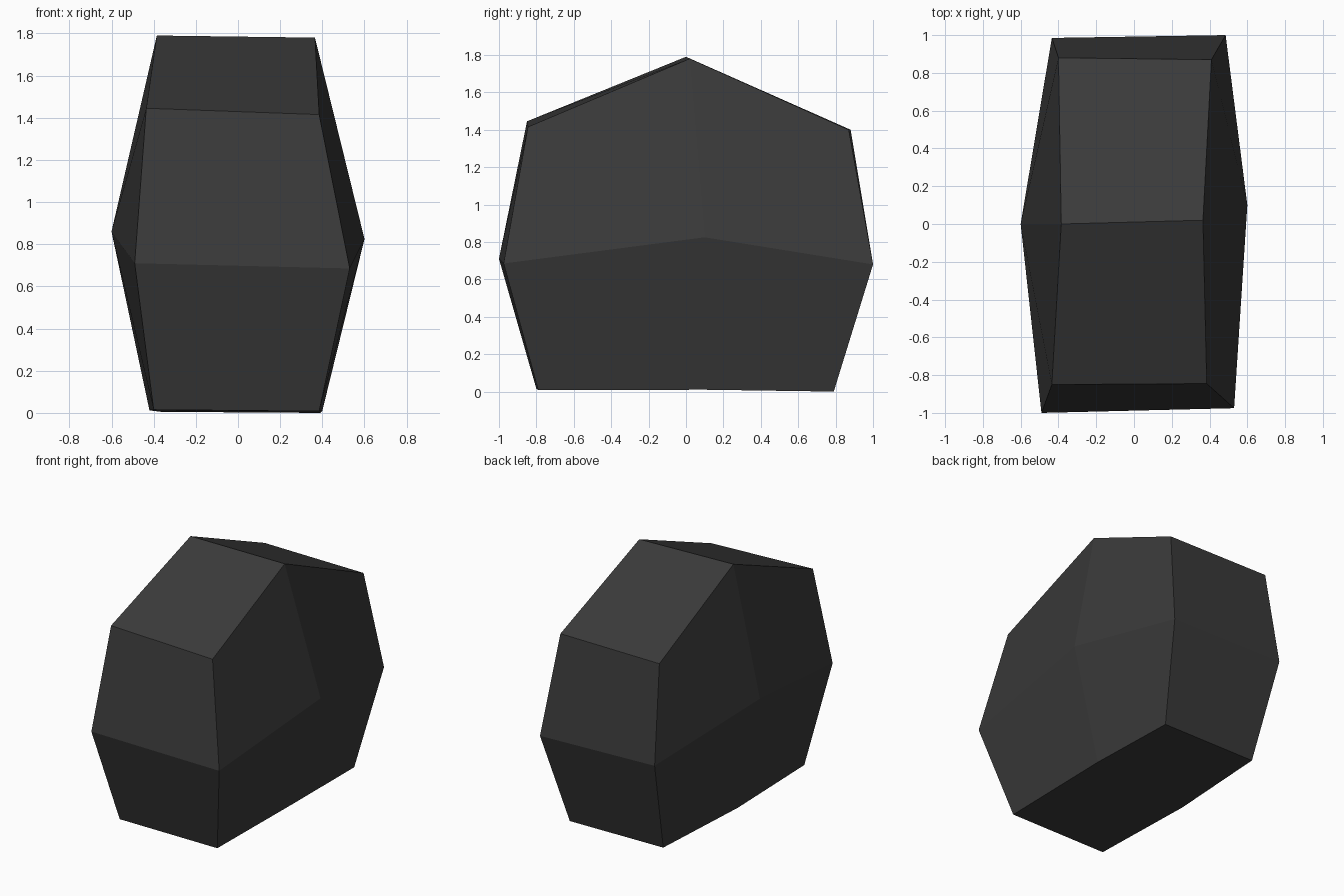
import bpy, bmesh

if "Cube" in bpy.data.objects:
    bpy.data.objects.remove(bpy.data.objects["Cube"])

# Slightly irregular eight-sided outlines of the rock's two sides, front foot first
left_rim = [(-0.40, -0.80, 0.015), (-0.49, -1.00, 0.71), (-0.435, -0.85, 1.445), (-0.385, 0.00, 1.79),
            (-0.40, 0.88, 1.40), (-0.435, 0.985, 0.70), (-0.365, 0.785, 0.005), (-0.42, 0.00, 0.012)]
right_rim = [(0.385, -0.79, 0.008), (0.53, -0.975, 0.685), (0.385, -0.845, 1.415), (0.365, 0.02, 1.78),
             (0.41, 0.87, 1.40), (0.485, 1.00, 0.68), (0.39, 0.79, 0.0), (0.40, 0.10, 0.01)]

bm = bmesh.new()
left = [bm.verts.new(p) for p in left_rim]
right = [bm.verts.new(p) for p in right_rim]
n = len(left)

# Band of faces running around the front, top, back and bottom
for i in range(n):
    j = (i + 1) % n
    bm.faces.new((left[i], left[j], right[j], right[i]))

# Bulging sides: four quads meeting at one centre point
for rim, centre in ((left, (-0.60, 0.0, 0.86)), (right, (0.60, 0.10, 0.825))):
    hub = bm.verts.new(centre)
    for i in range(1, n, 2):
        bm.faces.new((hub, rim[i], rim[(i + 1) % n], rim[(i + 2) % n]))

bmesh.ops.recalc_face_normals(bm, faces=bm.faces[:])
mesh = bpy.data.meshes.new("rock")
bm.to_mesh(mesh)
bm.free()

# Dark stone colour
stone = bpy.data.materials.new("dark grey stone")
stone.diffuse_color = (0.042, 0.042, 0.042, 1)
stone.use_nodes = True
stone.node_tree.nodes["Principled BSDF"].inputs["Base Color"].default_value = stone.diffuse_color
mesh.materials.append(stone)
bpy.context.collection.objects.link(bpy.data.objects.new("rock", mesh))
